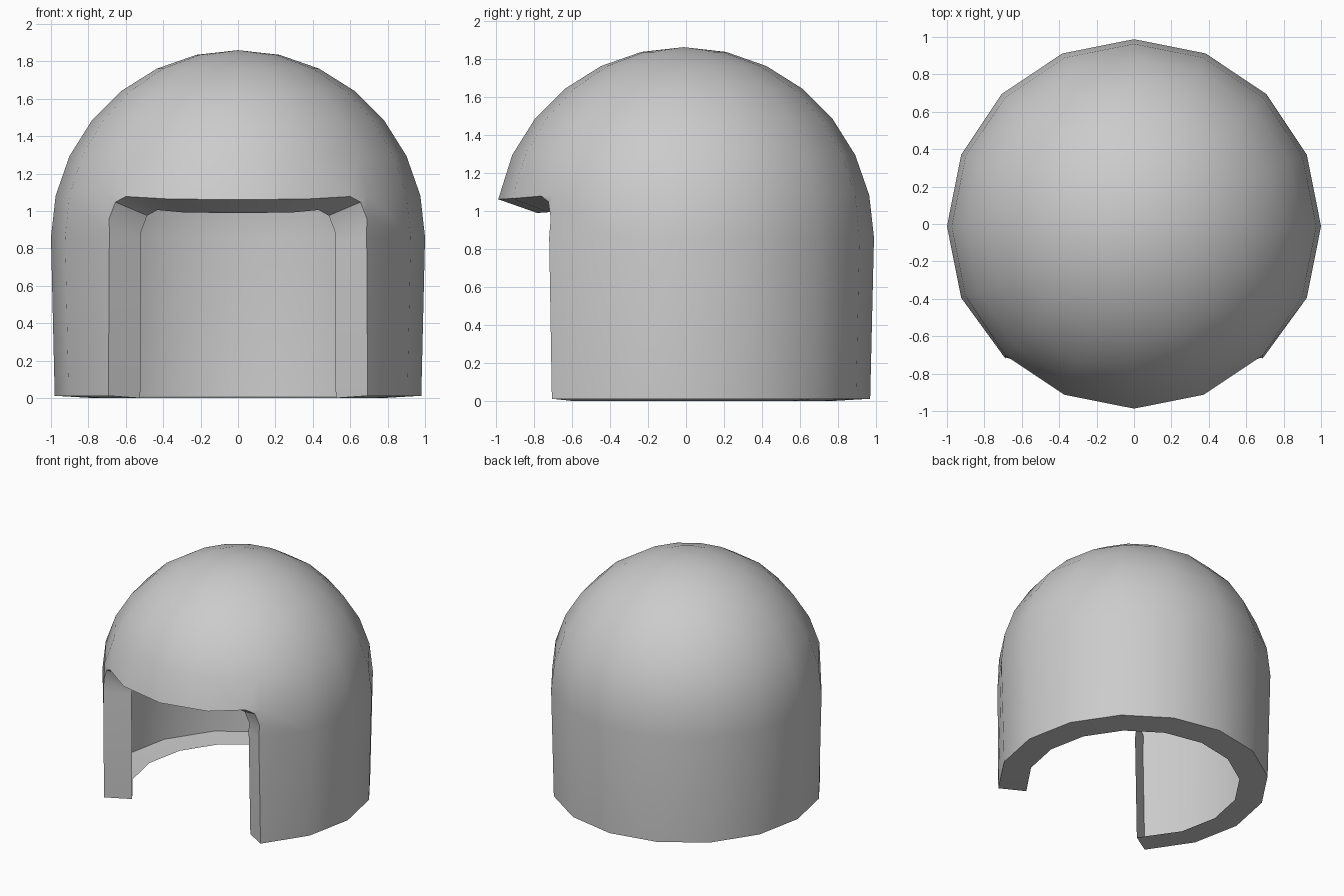
import bpy
import bmesh
from math import sin, cos, pi
from mathutils import Vector

if "Cube" in bpy.data.objects:
    bpy.data.objects.remove(bpy.data.objects["Cube"], do_unlink=True)

SIDES, RINGS = 16, 7
EQUATOR, CENTRE_Y = 0.86, -0.012
RIM = 0.205

grey = bpy.data.materials.new("plain grey")
grey.use_nodes = True
colour = (0.6, 0.6, 0.6, 1)
grey.diffuse_color = colour
grey.node_tree.nodes["Principled BSDF"].inputs["Base Color"].default_value = colour

bm = bmesh.new()


def ring(radius, z):
    # Index 0 points to the front
    return [bm.verts.new((radius * sin(2 * pi * i / SIDES),
                          CENTRE_Y - radius * cos(2 * pi * i / SIDES), z))
            for i in range(SIDES)]


# Outer skin: tapered skirt, then a hemisphere
rings = [ring(0.98, 0.012)]
for k in range(RINGS):
    a = k * pi / 2 / RINGS
    rings.append(ring(cos(a), EQUATOR + sin(a)))
pole = bm.verts.new((0, CENTRE_Y, EQUATOR + 1))

for k in range(RINGS):
    for i in range(SIDES):
        # Leave the face opening empty at the front
        if k < 2 and i in (0, 1, SIDES - 2, SIDES - 1):
            continue
        j = (i + 1) % SIDES
        bm.faces.new((rings[k][i], rings[k][j], rings[k + 1][j], rings[k + 1][i]))
for i in range(SIDES):
    bm.faces.new((rings[-1][i], rings[-1][(i + 1) % SIDES], pole))

# Brow edge sags slightly in the middle
brow = rings[2]
for i, drop in ((0, 0.022), (1, 0.018), (-1, 0.018)):
    brow[i].co.z -= drop

# Upright sides and rounded upper corners of the opening
for side in (1, -1):
    corner = brow[2 * side]
    along, down = brow[side], rings[1][2 * side]
    down.co.x *= 0.973
    top = bmesh.utils.edge_split(bm.edges.get((corner, along)), corner, 0.28)[1]
    low = bmesh.utils.edge_split(bm.edges.get((corner, down)), corner, 0.55)[1]
    mid = bm.verts.new(corner.co + Vector((-0.034 * side, -0.022, -0.035)))
    bm.faces.new((corner, top, mid))
    bm.faces.new((corner, mid, low))

# Remove the unused vertices inside the opening
bmesh.ops.delete(bm, geom=[v for v in bm.verts if not v.link_faces], context="VERTS")

# Rim flange turned inwards along the whole open edge
edges = [e for e in bm.edges if e.is_boundary]
flange = bmesh.ops.extrude_edge_only(bm, edges=edges)["geom"]
for v in [g for g in flange if isinstance(g, bmesh.types.BMVert)]:
    out = Vector((v.co.x, v.co.y - CENTRE_Y, 0)).normalized()
    if abs(v.co.x) > 0.55 and v.co.y < -0.6:
        # Opening sides follow the neighbouring wall
        out = Vector((0.83 if v.co.x > 0 else -0.83, -0.556, 0))
    if v.co.z > 0.94:
        sink = 0.072
    else:
        sink = 0.012 if v.co.z < 0.1 else 0.02
    v.co -= out * RIM + Vector((0, 0, sink))

bmesh.ops.recalc_face_normals(bm, faces=bm.faces)
mesh = bpy.data.meshes.new("helmet_shell")
bm.to_mesh(mesh)
bm.free()
mesh.materials.append(grey)
helmet = bpy.data.objects.new("helmet_shell", mesh)
bpy.context.collection.objects.link(helmet)

bpy.context.view_layer.objects.active = helmet
helmet.select_set(True)
bpy.ops.object.shade_smooth_by_angle(angle=pi / 5)
